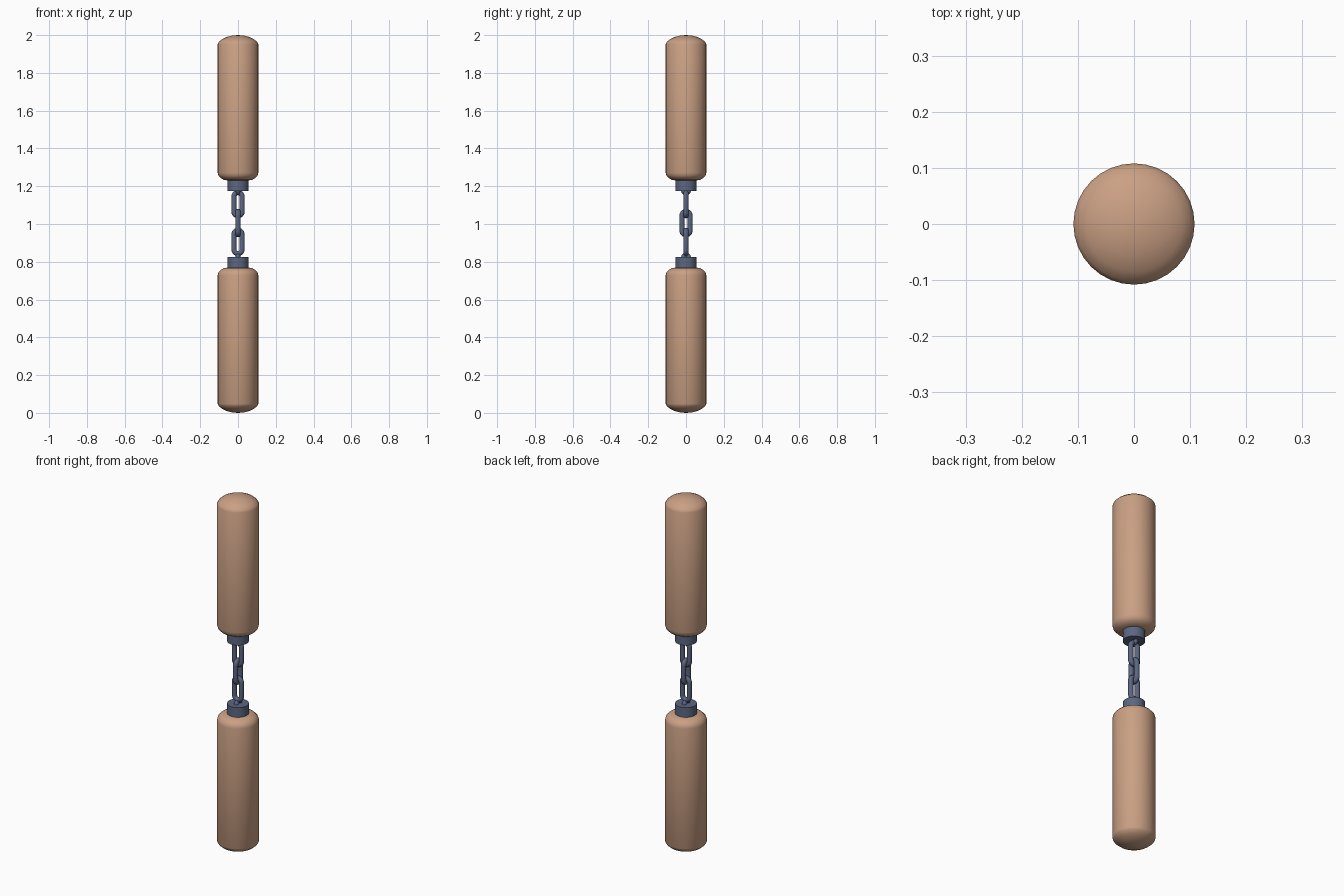
import bpy, bmesh, math
from mathutils import Vector

if "Cube" in bpy.data.objects:
    bpy.data.objects.remove(bpy.data.objects["Cube"])


def material(name, color):
    m = bpy.data.materials.new(name)
    m.diffuse_color = (*color, 1)
    m.use_nodes = True
    m.node_tree.nodes["Principled BSDF"].inputs["Base Color"].default_value = m.diffuse_color
    return m


WOOD = material("tan wood", (0.59, 0.35, 0.23))
STEEL = material("blue grey steel", (0.105, 0.135, 0.22))


def finish(name, bm, mat, angle):
    bmesh.ops.remove_doubles(bm, verts=bm.verts, dist=1e-5)
    bmesh.ops.recalc_face_normals(bm, faces=bm.faces)
    me = bpy.data.meshes.new(name)
    bm.to_mesh(me)
    bm.free()
    me.materials.append(mat)
    ob = bpy.data.objects.new(name, me)
    bpy.context.collection.objects.link(ob)
    bpy.ops.object.select_all(action='DESELECT')
    ob.select_set(True)
    bpy.context.view_layer.objects.active = ob
    bpy.ops.object.shade_smooth_by_angle(angle=math.radians(angle))
    return ob


def lathe(name, profile, mat, flip, angle=40, sides=32):
    """Spin (radius, z) points about z; flip mirrors the part about z = 1."""
    bm = bmesh.new()
    pts = [bm.verts.new((r, 0, 2 - z if flip else z)) for r, z in profile]
    edges = [bm.edges.new(p) for p in zip(pts, pts[1:])]
    bmesh.ops.spin(bm, geom=pts + edges, axis=(0, 0, 1), cent=(0, 0, 0),
                   angle=math.tau, steps=sides)
    return finish(name, bm, mat, angle)


def link(name, z, radius, wire, straight, in_yz, around=24, ring=12):
    """Closed oval of round wire, standing in the xz or yz plane."""
    bm = bmesh.new()
    rings = []
    for i in range(around + 2):
        half = i > around // 2                      # two half circles
        a = math.pi * (i - half) / (around / 2)
        out = Vector((math.cos(a), 0, math.sin(a)))
        mid = out * radius + Vector((0, 0, z + (-straight if half else straight)))
        loop = []
        for j in range(ring):
            t = math.tau * j / ring
            p = mid + out * wire * math.cos(t) + Vector((0, wire * math.sin(t), 0))
            loop.append(bm.verts.new((p.y, p.x, p.z) if in_yz else p))
        rings.append(loop)
    for a, b in zip(rings, rings[1:] + rings[:1]):
        for j in range(ring):
            k = (j + 1) % ring
            if (a[j].co - b[j].co).length > 1e-6:
                bm.faces.new((a[j], a[k], b[k], b[j]))
    return finish(name, bm, STEEL, 60)


# Handle outline: domed outer end, rounded inner shoulder
HANDLE = [(0, 0), (0.03, 0.002), (0.06, 0.010), (0.085, 0.022), (0.102, 0.036),
          (0.108, 0.048), (0.108, 0.728), (0.104, 0.744), (0.092, 0.757),
          (0.075, 0.766), (0.05, 0.77), (0, 0.77)]
COLLAR = [(0, 0.76), (0.056, 0.76), (0.056, 0.824), (0, 0.824)]

for side, flip in (("lower", False), ("upper", True)):
    lathe(side + "_handle", HANDLE, WOOD, flip)
    lathe(side + "_collar", COLLAR, STEEL, flip)
    # staple half sunk in the collar
    link(side + "_staple", 1.18 if flip else 0.82, 0.015, 0.012, 0, True)

# Three interlocked chain links
for i, z in enumerate((0.905, 1.005, 1.105)):
    link(f"chain_link_{i + 1}", z, 0.0215, 0.0135, 0.04, i == 1)
